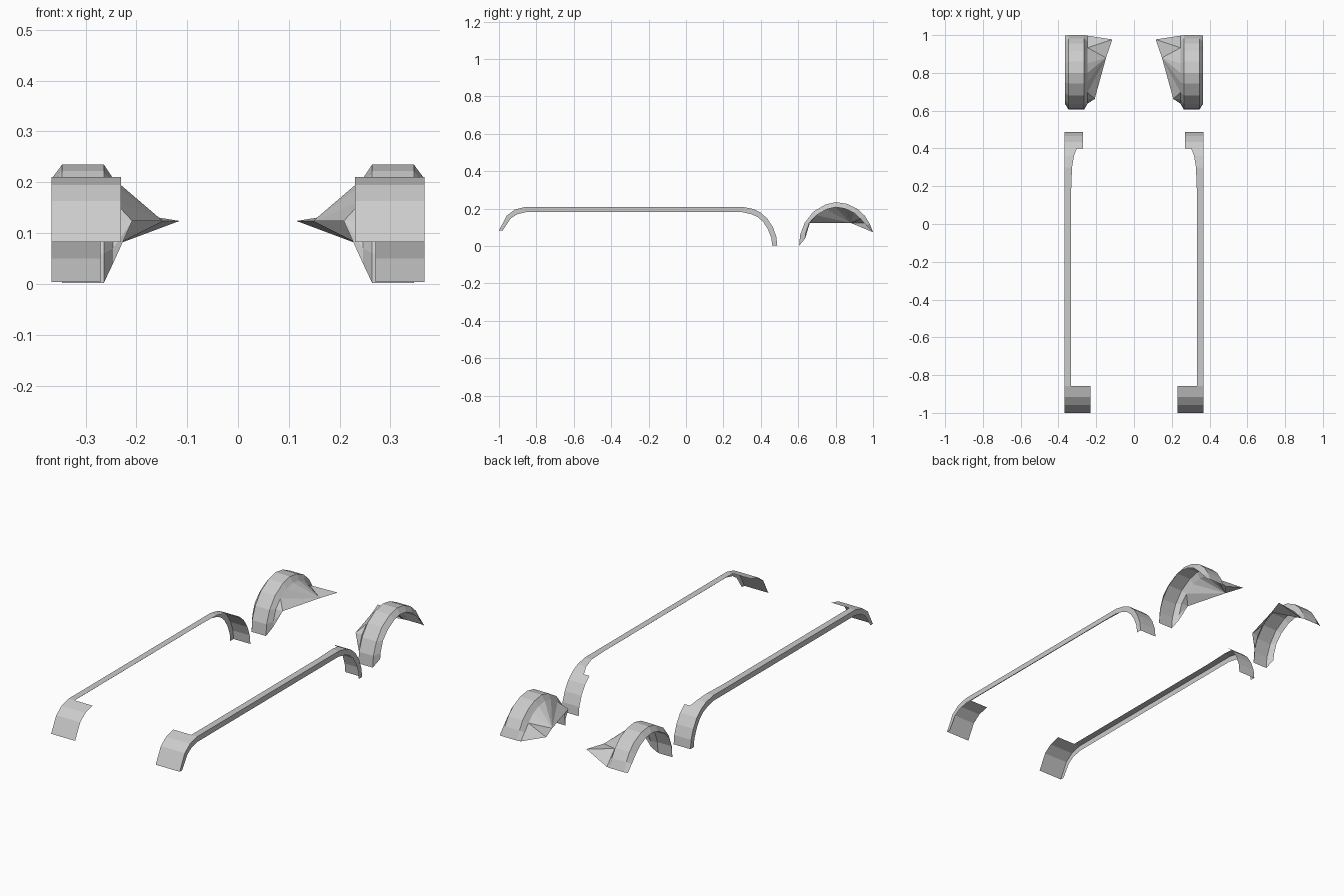
import bpy

if "Cube" in bpy.data.objects:
    bpy.data.objects.remove(bpy.data.objects["Cube"])

def make_part(name, quads):
    """Flat-shaded sheet from faces given as lists of points, mirrored across x = 0."""
    index, faces = {}, []
    for q in quads:
        f = []
        for p in q:
            i = index.setdefault(tuple(round(c, 4) for c in p), len(index))
            if i not in f:
                f.append(i)
        if len(f) > 2:
            faces.append(f)
    me = bpy.data.meshes.new(name)
    me.from_pydata(list(index), [], faces)
    ob = bpy.data.objects.new(name, me)
    bpy.context.collection.objects.link(ob)
    mod = ob.modifiers.new("mirror", 'MIRROR')
    mod.use_mirror_merge = False
    return ob

def bridge(a, b):
    return [[a[i], a[i + 1], b[i + 1], b[i]] for i in range(len(a) - 1)]

def at_x(x, pts):
    return [(x, y, z) for y, z in pts]

# Long running fender: top strip plus shallow outer skirt
OUT = 0.367
top = [(-1, .083), (-.958, .163), (-.915, .195), (-.857, .21), (.17, .21), (.3, .21),
       (.36, .198), (.4, .178), (.435, .147), (.465, .1), (.483, .05), (.488, .004)]
low = [(-.98, .083), (-.938, .147), (-.905, .169), (-.852, .182), (.17, .182), (.296, .182),
       (.348, .171), (.384, .155), (.413, .129), (.438, .09), (.456, .045), (.461, .004)]
widths = [(0, 3, [.23] * 4),                        # wide front flap
          (3, 7, [.333, .333, .328, .318, .303]),   # narrow strip, flaring at the rear
          (7, 11, [.271] * 5)]                      # wide rear flap
faces = bridge(at_x(OUT, top), at_x(OUT, low))
for a, b, xs in widths:
    seg = top[a:b + 1]
    faces += bridge([(x, y, z) for x, (y, z) in zip(xs, seg)], at_x(OUT, seg))
make_part("long_fender", faces)

# Wheel arch: flat crown with a sloping band on both sides
crown = [(.605, .002), (.61, .06), (.635, .125), (.68, .183), (.745, .222), (.8, .235),
         (.86, .226), (.915, .2), (.955, .163), (.982, .12), (1, .075)]
rim = [(.637, .04), (.64, .07), (.66, .125), (.697, .165), (.75, .196), (.8, .208),
       (.85, .2), (.897, .178), (.933, .145), (.965, .11), (.997, .075)]
inner_rim = at_x(.246, rim)
faces = bridge(at_x(.264, crown), at_x(.346, crown))
faces += bridge(at_x(.346, crown), at_x(.366, rim))
faces += bridge(inner_rim, at_x(.264, crown))
make_part("wheel_arch", faces)

# Inner splash panel: triangles fanned from the rim to three inboard points
front, mid, tip = (.208, .662, .124), (.148, .88, .124), (.115, .977, .124)
fans = [(front, inner_rim[:4]), (mid, inner_rim[3:9]), (tip, inner_rim[8:])]
faces = [[c, r[i], r[i + 1]] for c, r in fans for i in range(len(r) - 1)]
faces += [[front, inner_rim[3], mid], [mid, inner_rim[8], tip], [mid, tip, inner_rim[10]]]
make_part("inner_splash_panel", faces)
